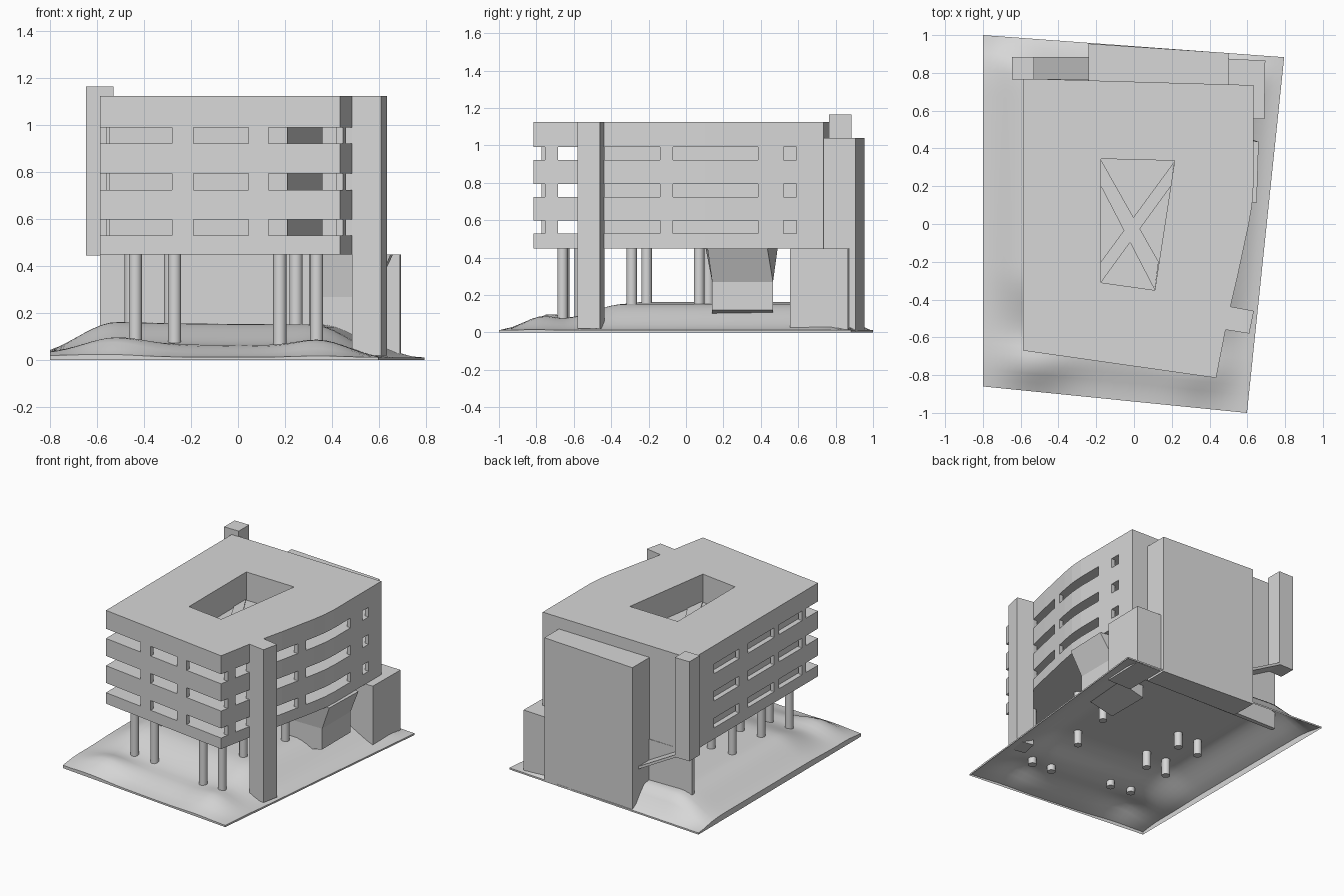
import bpy, bmesh, math
from mathutils import Vector

if "Cube" in bpy.data.objects:
    bpy.data.objects.remove(bpy.data.objects["Cube"], do_unlink=True)

concrete = bpy.data.materials.new("pale_grey_concrete")
concrete.use_nodes = True
GREY = (0.68, 0.68, 0.68, 1)
concrete.diffuse_color = GREY
concrete.node_tree.nodes["Principled BSDF"].inputs["Base Color"].default_value = GREY


def finish(name, bm):
    bmesh.ops.recalc_face_normals(bm, faces=bm.faces[:])
    me = bpy.data.meshes.new(name)
    bm.to_mesh(me)
    bm.free()
    me.materials.append(concrete)
    ob = bpy.data.objects.new(name, me)
    bpy.context.collection.objects.link(ob)
    return ob


def cap(bm, loops):
    edges = []
    for loop in loops:
        for a, b in zip(loop, loop[1:] + loop[:1]):
            edges.append(bm.edges.get((a, b)) or bm.edges.new((a, b)))
    bmesh.ops.triangle_fill(bm, edges=edges, use_beauty=True)


def add_prism(bm, outline, z0, z1, hole=None):
    low, high = [], []
    for loop in [outline] + ([hole] if hole else []):
        a = [bm.verts.new((x, y, z0)) for x, y in loop]
        b = [bm.verts.new((x, y, z1)) for x, y in loop]
        for i in range(len(a)):
            j = (i + 1) % len(a)
            bm.faces.new((a[i], a[j], b[j], b[i]))
        low.append(a)
        high.append(b)
    cap(bm, low)
    cap(bm, high)


def prism(name, outline, z0, z1, hole=None):
    bm = bmesh.new()
    add_prism(bm, outline, z0, z1, hole)
    return finish(name, bm)


def loft(name, rings):
    bm = bmesh.new()
    rows = [[bm.verts.new(p) for p in ring] for ring in rings]
    for a, b in zip(rows, rows[1:]):
        for i in range(len(a)):
            j = (i + 1) % len(a)
            bm.faces.new((a[i], a[j], b[j], b[i]))
    bm.faces.new(rows[0])
    bm.faces.new(rows[-1])
    return finish(name, bm)


def rect(x0, x1, y0, y1):
    return [(x0, y0), (x1, y0), (x1, y1), (x0, y1)]


# Outline of the raised building, with its bowed east side
EAST = [(0.435, -0.815), (0.485, -0.56), (0.51, -0.44), (0.548, -0.28), (0.58, -0.13),
        (0.608, 0.0), (0.625, 0.1), (0.632, 0.2), (0.632, 0.735)]
WEST_X = -0.587
outline = EAST + [(WEST_X, 0.77), (WEST_X, -0.67)]
court = [(-0.175, -0.31), (0.11, -0.35), (0.215, 0.335), (-0.175, 0.345)]
core = [(-0.55, -0.52), (0.21, -0.52), (0.36, 0.62), (-0.55, 0.62)]


def east_x(y):
    for (x0, y0), (x1, y1) in zip(EAST, EAST[1:]):
        if y <= y1:
            return x0 + (x1 - x0) * (y - y0) / (y1 - y0)
    return EAST[-1][0]


def front_y(x):
    return -0.67 - 0.145 * (x - WEST_X) / 1.022


# Solid floor bands
for name, z0, z1 in (("floor_band_1", 0.45, 0.53), ("floor_band_2", 0.6, 0.725),
                     ("floor_band_3", 0.795, 0.922)):
    prism(name, outline, z0, z1)
prism("roof_slab", outline, 0.992, 1.125, court)

# Window storeys: recessed core, rear wall and piers between the openings
T = 0.03
front_piers = [(-0.28, -0.19), (0.045, 0.13)]
west_piers = [(0.52, 0.765), (0.13, 0.23), (-0.225, -0.17), (-0.535, -0.49)]
east_piers = [(0.59, 0.73), (0.385, 0.52), (-0.14, -0.07), (-0.56, -0.44), (-0.754, -0.684)]
for n, (z0, z1) in enumerate(((0.53, 0.6), (0.725, 0.795), (0.922, 0.992)), 1):
    prism(f"core_{n}", core, z0, z1, court if n == 3 else None)
    bm = bmesh.new()
    for a, b in front_piers:
        add_prism(bm, [(a, front_y(a)), (b, front_y(b)), (b, front_y(b) + T), (a, front_y(a) + T)], z0, z1)
    for a, b in west_piers:
        add_prism(bm, rect(WEST_X, WEST_X + T, a, b), z0, z1)
    for a, b in east_piers:
        add_prism(bm, [(east_x(a), a), (east_x(b), b), (east_x(b) - T, b), (east_x(a) - T, a)], z0, z1)
    add_prism(bm, [(WEST_X, 0.72), (0.632, 0.685), (0.632, 0.735), (WEST_X, 0.77)], z0, z1)
    finish(f"window_piers_{n}", bm)

# Crossing walkways in the courtyard
prism("court_walkway_a", [(-0.175, 0.34), (-0.175, 0.2), (0.11, -0.35), (0.13, -0.2)], 0.922, 0.93)
prism("court_walkway_b", [(0.213, 0.33), (-0.175, -0.2), (-0.175, -0.31), (0.195, 0.2)], 0.922, 0.937)

# Towers and blocks around the building
prism("front_tower", [(0.485, -0.56), (0.61, -0.58), (0.635, -0.46), (0.51, -0.437)], 0.02, 1.125)
prism("rear_block", [(-0.24, 0.76), (0.5, 0.735), (0.5, 0.905), (-0.24, 0.955)], 0.0, 1.04)
prism("corner_block", [(0.5, 0.555), (0.69, 0.555), (0.695, 0.865), (0.5, 0.875)], 0.015, 0.45)
prism("rear_stack", rect(-0.647, -0.53, 0.765, 0.885), 0.445, 1.165)
prism("ground_wall", [(WEST_X, 0.74), (0.5, 0.71), (0.5, 0.75), (WEST_X, 0.77)], 0.02, 0.45)

# Sloped stair slab from the rear block up to the stack
loft("stair_slab", [[(x, 0.765, z - 0.02), (x, 0.885, z - 0.02), (x, 0.885, z), (x, 0.765, z)]
                    for x, z in ((-0.24, 0.3), (-0.53, 0.46))])

# Entrance box with a flared top, its foot sinking into the ground
foot = [(0.31, 0.14), (0.575, 0.14), (0.575, 0.465), (0.31, 0.465)]
lip = [(0.31, 0.105), (0.65, 0.115), (0.66, 0.435), (0.31, 0.49)]
loft("entrance_box", [[(x, y, 0.12 if x > 0.5 else 0.06) for x, y in foot],
                      [(x, y, 0.27) for x, y in foot],
                      [(x, y, 0.45) for x, y in lip]])

# Round columns
for n, (x, y, z) in enumerate([(0.335, -0.66, 0.03), (0.178, -0.65, 0.03), (-0.27, -0.567, 0.04),
                               (-0.437, -0.555, 0.05), (0.247, -0.29, 0.05), (0.33, 0.07, 0.05),
                               (-0.287, -0.21, 0.04), (-0.455, -0.21, 0.04),
                               (-0.287, 0.12, 0.05), (-0.455, 0.12, 0.05)], 1):
    bpy.ops.mesh.primitive_cylinder_add(vertices=24, radius=0.028, depth=0.46 - z,
                                        location=(x, y, (0.46 + z) / 2))
    col = bpy.context.object
    col.name = f"column_{n}"
    col.data.materials.append(concrete)
    bpy.ops.object.shade_smooth_by_angle(angle=math.radians(40))


# Rolling ground sheet with a thin skirt
def ramp(v):
    v = max(0.0, min(1.0, v))
    return v * v * (3 - 2 * v)


def bump(x, y, cx, cy, rx, ry):
    return math.exp(-((x - cx) / rx) ** 2 - ((y - cy) / ry) ** 2)


def height(s, t, x, y):
    rise = 0.05 * ramp(t / 0.13) + 0.09 * ramp((t - 0.14) / 0.2)
    z = 0.012 + rise * ramp(s / 0.24 + 0.18) * ramp((1 - s) / 0.24) * ramp((1 - t) / 0.085)
    z += 0.045 * bump(x, y, -0.52, -0.76, 0.18, 0.1)
    z += 0.035 * bump(x, y, 0.37, -0.79, 0.16, 0.14)
    z += 0.02 * (1 - s) ** 3 * ramp(t / 0.2 + 0.4) * ramp((1 - t) / 0.15)
    return z


N = 40
sw, se, ne, nw = (Vector(p) for p in ((-0.8, -0.86), (0.598, -1.0), (0.795, 0.883), (-0.8, 1.0)))
bm = bmesh.new()
grid = []
for j in range(N + 1):
    t = j / N
    row = []
    for i in range(N + 1):
        s = i / N
        p = sw.lerp(se, s).lerp(nw.lerp(ne, s), t)
        row.append(bm.verts.new((p.x, p.y, height(s, t, p.x, p.y))))
    grid.append(row)
for j in range(N):
    for i in range(N):
        bm.faces.new((grid[j][i], grid[j][i + 1], grid[j + 1][i + 1], grid[j + 1][i]))
rim = [e for e in bm.edges if e.is_boundary]
for v in bmesh.ops.extrude_edge_only(bm, edges=rim)["geom"]:
    if isinstance(v, bmesh.types.BMVert):
        v.co.z = 0.0
ground = finish("ground", bm)
bpy.ops.object.select_all(action='DESELECT')
ground.select_set(True)
bpy.context.view_layer.objects.active = ground
bpy.ops.object.shade_smooth_by_angle(angle=math.radians(40))
